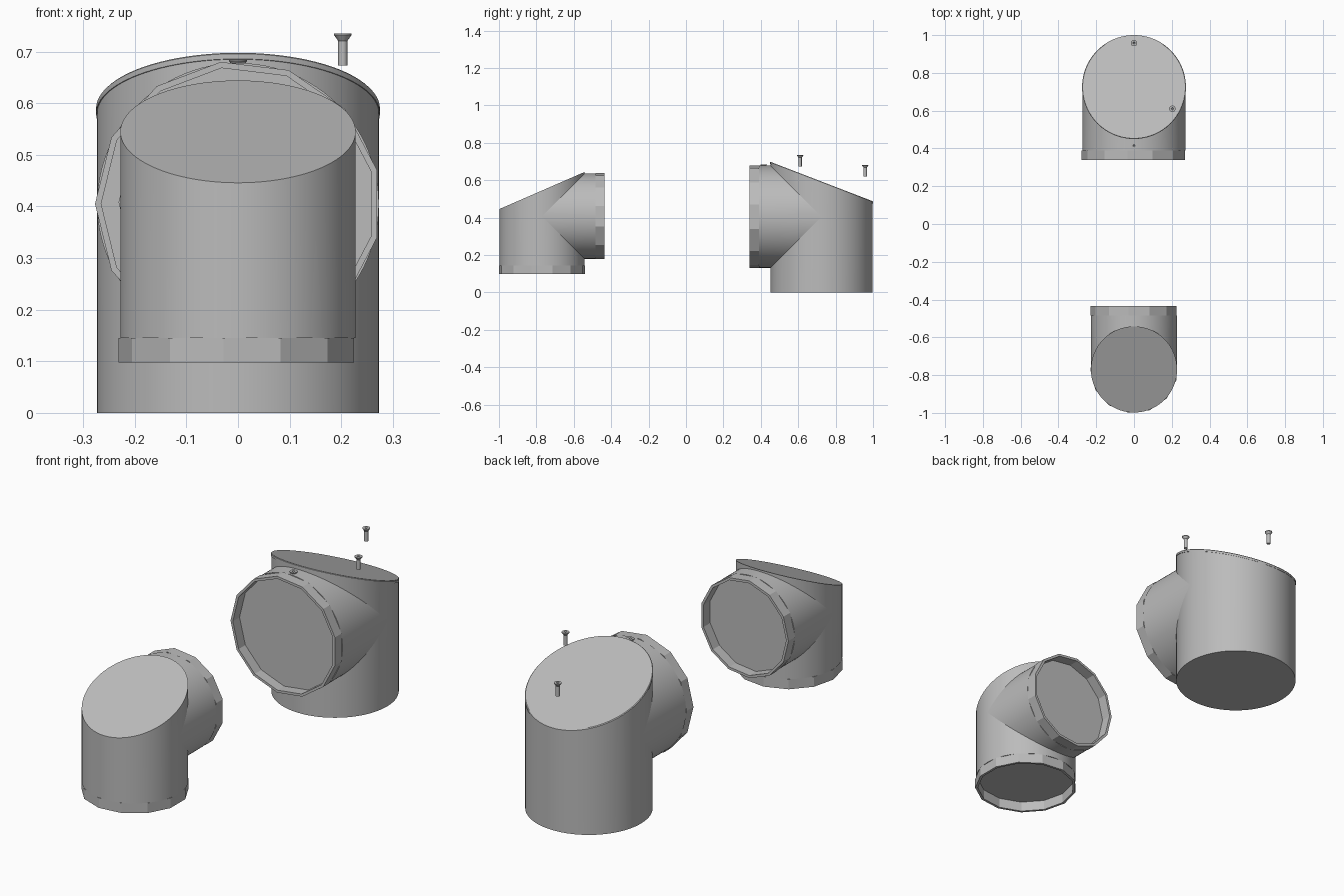
import bpy, bmesh, math
from mathutils import Vector

if "Cube" in bpy.data.objects:
    bpy.data.objects.remove(bpy.data.objects["Cube"])

SEG = 96     # smooth pipe sides
RING = 13    # low-poly socket sides

grey = bpy.data.materials.new("plain grey")
grey.diffuse_color = (0.5, 0.5, 0.5, 1)
grey.use_nodes = True
grey.node_tree.nodes["Principled BSDF"].inputs["Base Color"].default_value = grey.diffuse_color


def make(name, loops, cap_start=True, cap_end=True, angle=30, closed=False):
    """Skin a list of equal-length point loops into one object."""
    bm = bmesh.new()
    rows = [[bm.verts.new(p) for p in lp] for lp in loops]
    n = len(rows[0])
    for a, b in zip(rows, rows[1:]):
        for i in range(n):
            j = (i + 1) % n
            bm.faces.new((a[i], a[j], b[j], b[i]))
    if cap_start:
        bm.faces.new(rows[0][::-1])
    if cap_end:
        bm.faces.new(rows[-1])
    bmesh.ops.recalc_face_normals(bm, faces=bm.faces)
    me = bpy.data.meshes.new(name)
    bm.to_mesh(me)
    bm.free()
    me.materials.append(grey)
    ob = bpy.data.objects.new(name, me)
    bpy.context.collection.objects.link(ob)
    if angle:
        bpy.ops.object.select_all(action='DESELECT')
        ob.select_set(True)
        bpy.context.view_layer.objects.active = ob
        bpy.ops.object.shade_smooth_by_angle(angle=math.radians(angle))
    return ob


def angles(n):
    return [math.pi + 2 * math.pi * i / n for i in range(n)]


def socket(name, centre, axis, r, depth=0.05, wall=0.012):
    """Faceted collar: outer wall, rim, inner wall and recessed floor."""
    axis = Vector(axis)
    u = Vector((1, 0, 0))
    v = Vector((0, 0, 1)) if abs(axis.y) > 0.5 else Vector((0, 1, 0))

    def loop(rad, back):
        c = Vector(centre) - axis * back
        return [c + u * rad * math.cos(a) + v * rad * math.sin(a) for a in angles(RING)]
    make(name, [loop(r, depth), loop(r, 0), loop(r - wall, 0), loop(r - wall, depth)], angle=0)


def elbow(name, cy, r, z0, axis_z, top_z, slope, d, mouth_y):
    """Upright pipe with slanted top plus a side branch toward direction d (along y)."""
    def circle(zf):
        return [(r * math.cos(a), cy + r * math.sin(a), zf(cy + r * math.sin(a))) for a in angles(SEG)]

    def top(y):
        return top_z + slope * (y - cy)
    make(name + "_upright", [circle(lambda y: z0), circle(top)])

    # branch ends exactly on the upright wall, giving a mitred joint
    def branch(yf):
        return [(r * math.cos(a), yf(math.sin(a)), axis_z + r * math.sin(a)) for a in angles(SEG)]
    make(name + "_branch", [branch(lambda s: mouth_y - d * 0.05),
                            branch(lambda s: cy + d * r * abs(s))], cap_end=False)
    socket(name + "_branch_socket", (0, mouth_y, axis_z), (0, d, 0), r * 1.015)
    return top


# large elbow with a thin lid
top = elbow("large_elbow", 0.725, 0.273, 0.0, 0.405, 0.58, -0.385, -1, 0.34)


def lid_loop(r, lift):
    return [(r * math.cos(a), 0.725 + r * math.sin(a), top(0.725 + r * math.sin(a)) + lift)
            for a in angles(SEG)]


make("lid", [lid_loop(0.275, 0), lid_loop(0.275, 0.010), lid_loop(0.272, 0.013)])

# small elbow, open at the bottom as well
elbow("small_elbow", -0.77, 0.228, 0.145, 0.408, 0.545, 0.435, 1, -0.435)
socket("small_elbow_bottom_socket", (0, -0.77, 0.098), (0, 0, -1), 0.2315, 0.047)

# countersunk screws: two above the lid, one sunk into the branch
for i, (x, y, z) in enumerate([(0.203, 0.61, 0.735), (0, 0.958, 0.682), (0, 0.415, 0.684)]):
    prof = [(0.009, -0.062), (0.009, -0.014), (0.017, -0.003), (0.017, 0),
            (0.006, 0), (0.004, -0.006)]
    make(f"screw_{i + 1}", [[(x + r * math.cos(a), y + r * math.sin(a), z + h) for a in angles(16)]
                            for r, h in prof])
